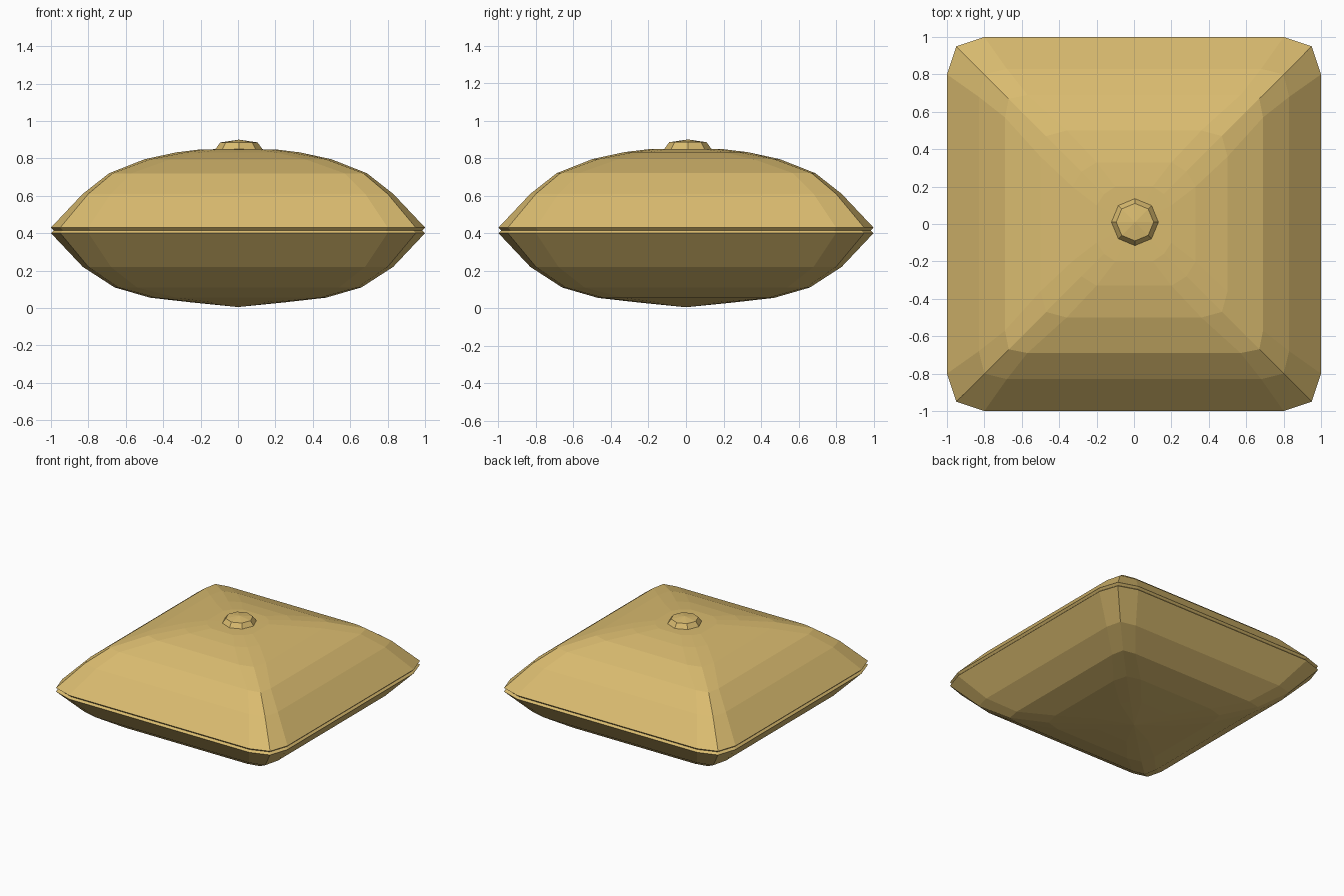
import bpy, bmesh
from math import cos, sin, pi

if "Cube" in bpy.data.objects:
    bpy.data.objects.remove(bpy.data.objects["Cube"])

mat = bpy.data.materials.new("tan_fabric")
mat.diffuse_color = (0.70, 0.50, 0.16, 1)
mat.use_nodes = True
mat.node_tree.nodes["Principled BSDF"].inputs["Base Color"].default_value = mat.diffuse_color


def loft(name, rings, bottom, top):
    """Skin a stack of equal-length rings, closed by a fan to a point at each end."""
    bm = bmesh.new()
    loops = [[bm.verts.new(p) for p in r] for r in rings]
    n = len(loops[0])
    for a, b in zip(loops, loops[1:]):
        for i in range(n):
            j = (i + 1) % n
            bm.faces.new((a[i], a[j], b[j], b[i]))
    for loop, tip in ((loops[0], bottom), (loops[-1], top)):
        v = bm.verts.new(tip)
        for i in range(n):
            bm.faces.new((loop[i], loop[(i + 1) % n], v))
    bmesh.ops.recalc_face_normals(bm, faces=bm.faces)
    me = bpy.data.meshes.new(name)
    bm.to_mesh(me)
    bm.free()
    me.materials.append(mat)
    ob = bpy.data.objects.new(name, me)
    bpy.context.collection.objects.link(ob)
    return ob


def soft_square(w, a, c, z):
    """Square of half-width w; straight edges end at a, corner point at (c, c)."""
    pts = []
    for k in range(4):
        co, si = round(cos(k * pi / 2)), round(sin(k * pi / 2))
        for x, y in ((w, -a), (w, 0), (w, a), (c, c)):
            pts.append((x * co - y * si, x * si + y * co, z))
    return pts


# Cushion: half-width, edge end, corner, height, from underside to crown
profile = [
    (0.25, 0.14, 0.21, 0.03), (0.47, 0.33, 0.44, 0.055),
    (0.66, 0.54, 0.64, 0.11), (0.83, 0.68, 0.80, 0.22),
    (1.00, 0.80, 0.95, 0.40),
    (0.985, 0.79, 0.935, 0.415),          # seam groove
    (1.00, 0.80, 0.95, 0.43),
    (0.83, 0.68, 0.80, 0.61), (0.69, 0.57, 0.67, 0.72),
    (0.50, 0.36, 0.47, 0.795), (0.33, 0.20, 0.28, 0.832),
    (0.20, 0.10, 0.16, 0.848),
]
loft("cushion", [soft_square(*p) for p in profile], (0, 0, 0.005), (0, 0, 0.85))


# Faceted button on the crown
def octagon(r, z):
    return [(0.005 + r * cos(i * pi / 4), 0.01 + r * sin(i * pi / 4), z) for i in range(8)]


loft("button", [octagon(0.135, 0.83), octagon(0.125, 0.85), octagon(0.10, 0.885)],
     (0.005, 0.01, 0.83), (0.005, 0.01, 0.90))
